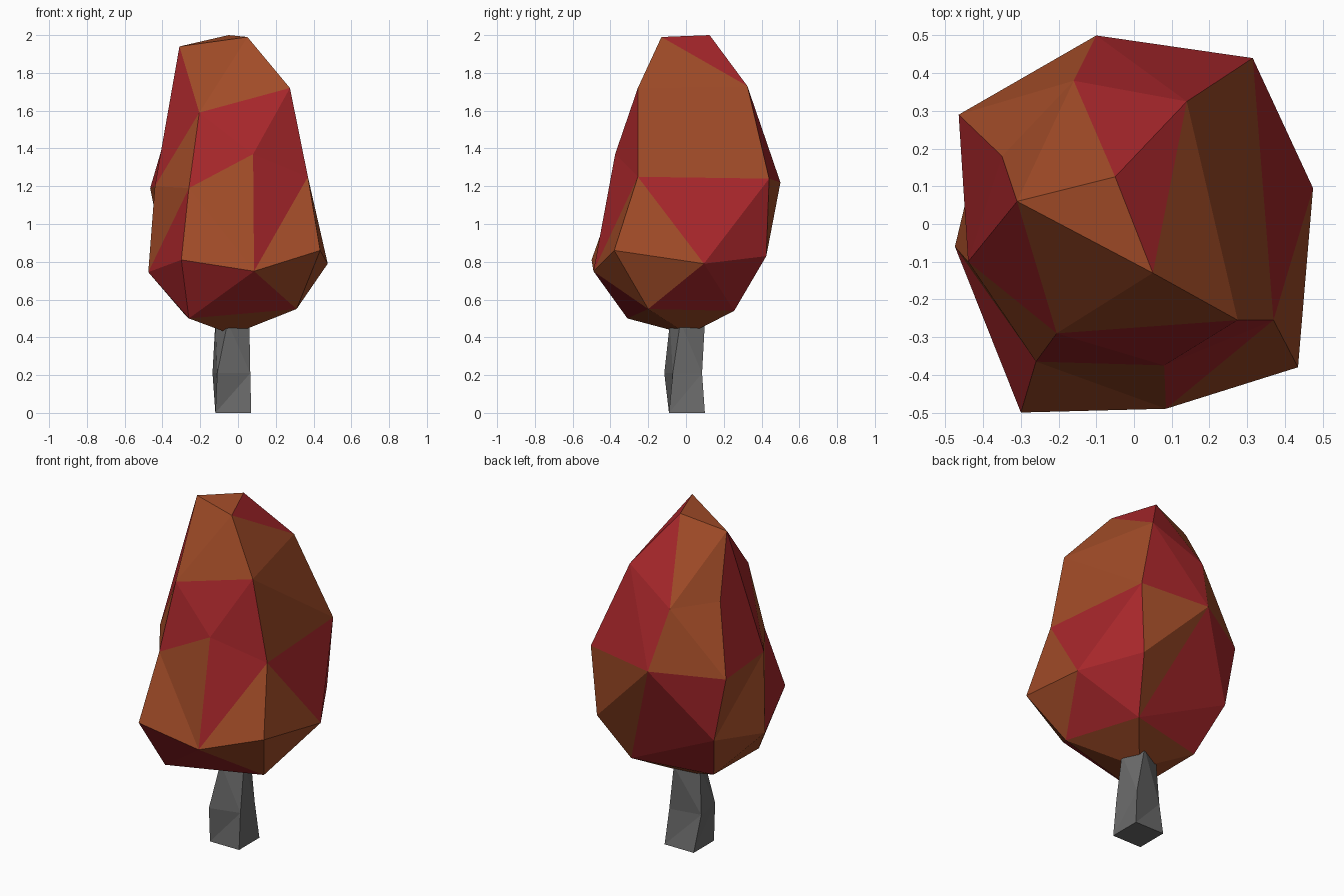
import bpy
import bmesh

cube = bpy.data.objects.get("Cube")
if cube:
    bpy.data.objects.remove(cube, do_unlink=True)


def material(name, colour):
    mat = bpy.data.materials.new(name)
    mat.use_nodes = True
    mat.diffuse_color = (*colour, 1)
    bsdf = next(n for n in mat.node_tree.nodes if n.type == 'BSDF_PRINCIPLED')
    bsdf.inputs["Base Color"].default_value = (*colour, 1)
    bsdf.inputs["Roughness"].default_value = 0.9
    return mat


def zip_rings(bm, upper, lower, steps):
    """Stitch two closed rings with triangles.
    Each letter advances the upper (u) or lower (d) ring by one point;
    a capital gives that face the second material.
    A point shared by both rings gives no face."""
    i = j = 0
    for step in steps:
        a, b = upper[i % len(upper)], lower[j % len(lower)]
        if step in "uU":
            i += 1
            c = upper[i % len(upper)]
        else:
            j += 1
            c = lower[j % len(lower)]
        if len({a, b, c}) == 3:
            bm.faces.new((a, b, c)).material_index = int(step.isupper())


def faceted_solid(name, rings, stitches, materials):
    """Solid made of stacked irregular rings, closed at both ends."""
    bm = bmesh.new()
    made = {}
    loops = []
    for ring in rings:
        for point in ring:
            if point not in made:
                made[point] = bm.verts.new(point)
        loops.append([made[point] for point in ring])
    for upper, lower, steps in zip(loops, loops[1:], stitches):
        zip_rings(bm, upper, lower, steps)
    for end in (loops[0], loops[-1]):
        if len(end) > 2:
            bm.faces.new(end)
    bmesh.ops.recalc_face_normals(bm, faces=bm.faces)
    mesh = bpy.data.meshes.new(name)
    bm.to_mesh(mesh)
    bm.free()
    for mat in materials:
        mesh.materials.append(mat)
    obj = bpy.data.objects.new(name, mesh)
    bpy.context.collection.objects.link(obj)
    return obj


orange = material("autumn_orange", (0.36, 0.072, 0.021))
red = material("autumn_red", (0.39, 0.02, 0.024))
grey = material("bark_grey", (0.145, 0.145, 0.145))

# Crown: rings run counter-clockwise from the front, top to bottom
side_point = (-.44, -.10, 1.2)
back_point = (.18, .255, .54)

tip = [(.05, -.13, 1.99), (-.05, .125, 2), (-.31, .06, 1.94)]
shoulder = [(.275, -.255, 1.72), (.14, .325, 1.73), (-.16, .38, 1.56),
            (-.35, .18, 1.58), side_point, (-.205, -.29, 1.59)]
waist = [(.37, -.255, 1.25), (.315, .44, 1.24), (-.10, .5, 1.22),
         (-.465, .29, 1.19), side_point, (-.26, -.365, 1.19),
         (.08, -.375, 1.37)]
belly = [(.435, -.38, .86), (.475, .095, .79), (.285, .425, .83),
         back_point, (-.39, .295, .81), (-.475, -.06, .745),
         (-.30, -.5, .81), (.085, -.49, .75)]
skirt = [(.31, -.20, .55), back_point, (-.29, .155, .53), (-.26, -.31, .5)]
root = [(-.03, .01, .415)]

faceted_solid(
    "crown",
    [tip, shoulder, waist, belly, skirt, root],
    ["dUDudDDud", "duDUduUdudDUD", "dUDudDUuduDduUd", "uDUuuDudUUDu", "uuuu"],
    [orange, red])

# Trunk: three slightly twisted square sections
trunk_top = [(.06, -.03, .48), (.01, .10, .48), (-.12, .04, .48),
             (-.055, -.085, .48)]
trunk_middle = [(.065, -.07, .21), (.05, .085, .21), (-.135, .05, .21),
                (-.11, -.115, .21)]
trunk_foot = [(.07, -.09, 0), (.07, .10, 0), (-.12, .10, 0), (-.12, -.09, 0)]

faceted_solid("trunk", [trunk_top, trunk_middle, trunk_foot],
              ["du" * 4, "ud" * 4], [grey])
